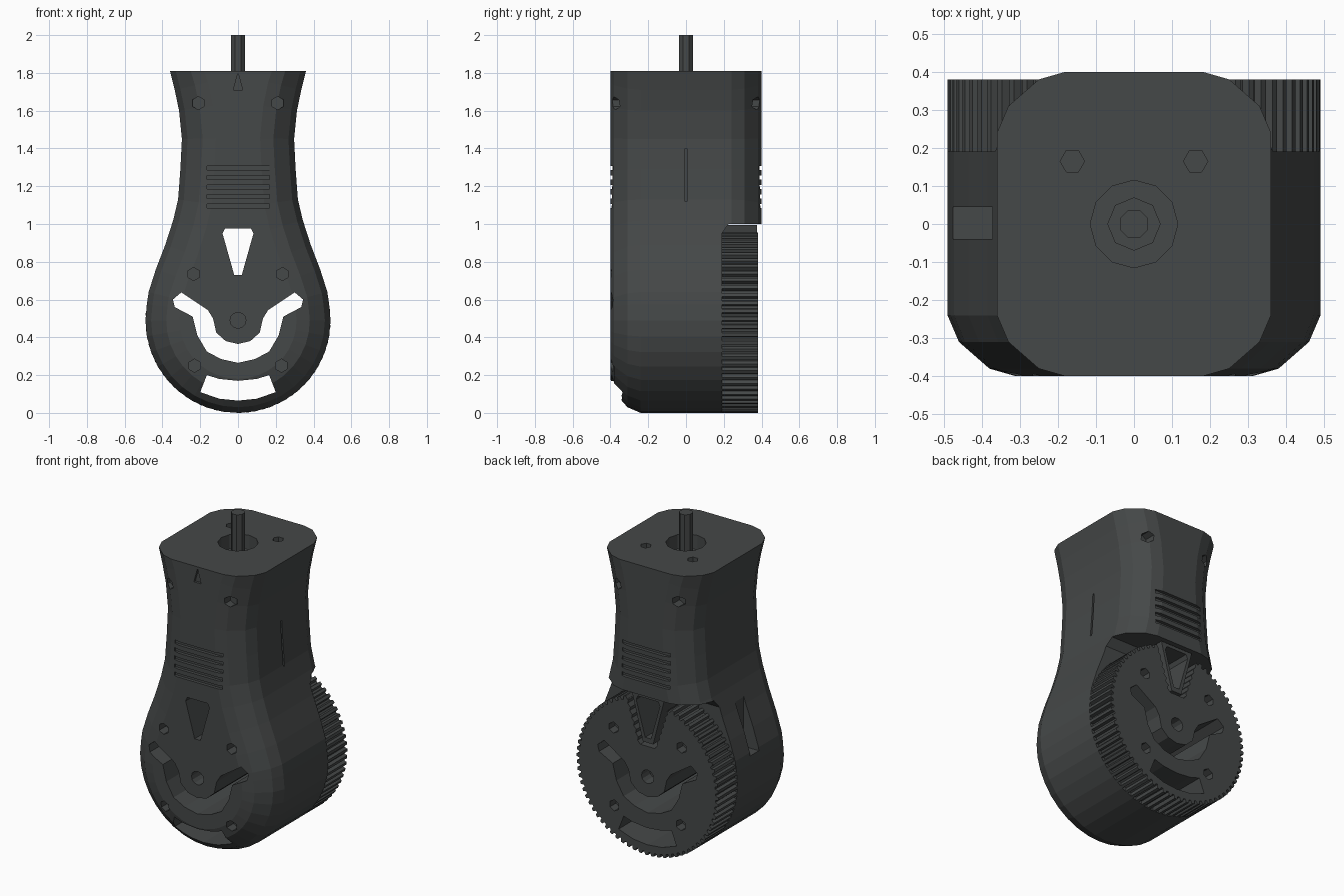
import bpy, bmesh, math

if "Cube" in bpy.data.objects:
    bpy.data.objects.remove(bpy.data.objects["Cube"])

mat = bpy.data.materials.new("dark_grey")
mat.diffuse_color = (0.06, 0.065, 0.065, 1)
mat.use_nodes = True
mat.node_tree.nodes["Principled BSDF"].inputs["Base Color"].default_value = mat.diffuse_color
AXES = {'x': lambda u, v, t: (t, u, v), 'y': lambda u, v, t: (u, t, v), 'z': lambda u, v, t: (u, v, t)}


def loft(name, rings, levels, axis):
    bm = bmesh.new()
    vs = [[bm.verts.new(AXES[axis](u, v, t)) for u, v in r] for r, t in zip(rings, levels)]
    n = len(vs[0])
    for a, b in zip(vs, vs[1:]):
        for i in range(n):
            j = (i + 1) % n
            bm.faces.new((a[i], a[j], b[j], b[i]))
    bm.faces.new(vs[0])
    bm.faces.new(vs[-1])
    bmesh.ops.recalc_face_normals(bm, faces=bm.faces)
    me = bpy.data.meshes.new(name)
    bm.to_mesh(me)
    bm.free()
    me.materials.append(mat)
    ob = bpy.data.objects.new(name, me)
    bpy.context.collection.objects.link(ob)
    return ob


def prism(name, pts, a, b, axis='y'):
    return loft(name, [pts, pts], [a, b], axis)


def ngon(u, v, r, n, turn=0.0):
    return [(u + r * math.cos(2 * math.pi * i / n + turn), v + r * math.sin(2 * math.pi * i / n + turn)) for i in range(n)]


def rect(u0, v0, u1, v1):
    return [(u0, v0), (u1, v0), (u1, v1), (u0, v1)]


def mirrored(half):
    # right half listed bottom to top, closed by its mirror image
    return half + [(-x, z) for x, z in reversed(half) if x > 1e-6]


def cut(ob, pts, a, b, axis='y'):
    c = prism("cutter", pts, a, b, axis)
    c.hide_render = True
    m = ob.modifiers.new("cut", 'BOOLEAN')
    m.operation, m.solver, m.object = 'DIFFERENCE', 'EXACT', c
    bpy.context.view_layer.objects.active = ob
    bpy.ops.object.modifier_apply(modifier=m.name)
    bpy.data.objects.remove(c, do_unlink=True)


# body: bulb outline lofted front to back with rounded edges
CZ, R = 0.49, 0.49
half = [(R * math.cos(math.radians(a)), CZ + R * math.sin(math.radians(a))) for a in range(-90, 11, 10)]
half[0] = (0.0, 0.0)
half += [(0.473, 0.64), (0.435, 0.76), (0.385, 0.89), (0.343, 1.02), (0.317, 1.13),
         (0.305, 1.29), (0.297, 1.45), (0.312, 1.6), (0.335, 1.71), (0.36, 1.81)]


def inset(d):
    out = []
    for i, (x, z) in enumerate(half):
        if i == 0:
            out.append((0, d))
        elif i == len(half) - 1:
            out.append((x - d, z))
        else:
            dx, dz = half[i + 1][0] - half[i - 1][0], half[i + 1][1] - half[i - 1][1]
            l = math.hypot(dx, dz)
            out.append((x - d * dz / l, z + d * dx / l))
    return mirrored(out)


steps = [(-0.4, 0.18), (-0.38, 0.11), (-0.31, 0.03), (-0.24, 0), (0.24, 0), (0.31, 0.03), (0.38, 0.11), (0.4, 0.18)]
body = loft("body", [inset(d) for _, d in steps], [y for y, _ in steps], 'y')

# step in the back where the toothed wheel sits
cut(body, [(0.19, -0.1), (0.6, -0.1), (0.6, 1.0), (0.225, 1.0), (0.19, 0.95)], -0.6, 0.6, 'x')

# toothed wheel
N = 72
teeth = []
for i in range(N):
    for f, r in ((0, R), (0.4, R), (0.55, R - 0.02), (0.85, R - 0.02)):
        a = 2 * math.pi * (i + f) / N - math.pi / 2
        teeth.append((r * math.cos(a), CZ + r * math.sin(a)))
wheel = prism("toothed_wheel", teeth, 0.19, 0.38)

# serrated notch in the wheel with a triangular guide tube inside
side = [(0.05 + 0.11 * k / 16 + 0.012 * (k % 2), 0.68 + 0.34 * k / 16) for k in range(17)]
cut(wheel, mirrored(side), 0.1, 0.5)
guide = prism("guide_tube", mirrored([(0.035, 0.70), (0.112, 0.995)]), 0.18, 0.375)

# openings running through the body and the wheel
window = mirrored([(0.02, 0.73), (0.082, 0.95), (0.07, 0.975)])
smile = mirrored([(0, 0.265), (0.09, 0.285), (0.165, 0.325), (0.215, 0.41), (0.24, 0.51), (0.335, 0.56),
                  (0.345, 0.60), (0.30, 0.638)]
                 )[:8]
inner = [(0.16, 0.545), (0.132, 0.50), (0.115, 0.425), (0.065, 0.38), (0, 0.365)]
right = smile + inner
smile = right + [(-x, z) for x, z in reversed(right) if x > 0]
low = [(0, 0.065), (0.1, 0.075), (0.2, 0.11), (0.165, 0.20), (0.1, 0.18), (0, 0.17)]
low = low + [(-x, z) for x, z in reversed(low) if x > 0]
for part in (body, wheel):
    cut(part, smile, -0.6, 0.6)
    cut(part, low, -0.6, 0.6)
for part in (body, guide):
    cut(part, window, -0.6, 0.6)

# fastener sockets, front and back
for s in (-1, 1):
    for x, z in ((0.21, 1.64), (0.235, 0.735), (0.23, 0.25)):
        socket = ngon(s * x, z, 0.035, 6, math.pi / 6)
        cut(body, socket, -0.5, -0.33)
        cut(body if z > 1 else wheel, socket, 0.32, 0.5)
cut(body, ngon(0, CZ, 0.042, 12), -0.5, -0.3)
cut(wheel, ngon(0, CZ, 0.042, 12), 0.3, 0.5)

# grip grooves, front and back, and the front pointer mark
for k in range(5):
    z = 1.085 + 0.05 * k
    groove = rect(-0.165, z, 0.168, z + 0.022)
    cut(body, groove, -0.5, -0.38)
    cut(body, groove, 0.38, 0.5)
cut(body, [(-0.025, 1.71), (0.025, 1.71), (0, 1.8)], -0.5, -0.385)

# side slot on the left, thin slit on the right
cut(body, rect(-0.04, 0.62, 0.045, 0.93), -0.6, -0.37, 'x')
cut(body, rect(-0.006, 1.12, 0.006, 1.40), 0.285, 0.5, 'x')

# top bore and mounting holes
cut(body, ngon(0, 0, 0.115, 12), 1.68, 1.9, 'z')
for s in (-1, 1):
    cut(body, ngon(s * 0.162, 0.165, 0.032, 6), 1.7, 1.9, 'z')

# bearing collar and drive shaft
prism("bearing_collar", ngon(0, 0, 0.07, 8), 1.66, 1.75, 'z')
prism("drive_shaft", ngon(0, 0, 0.04, 8, math.pi / 8), 1.66, 2.0, 'z')
